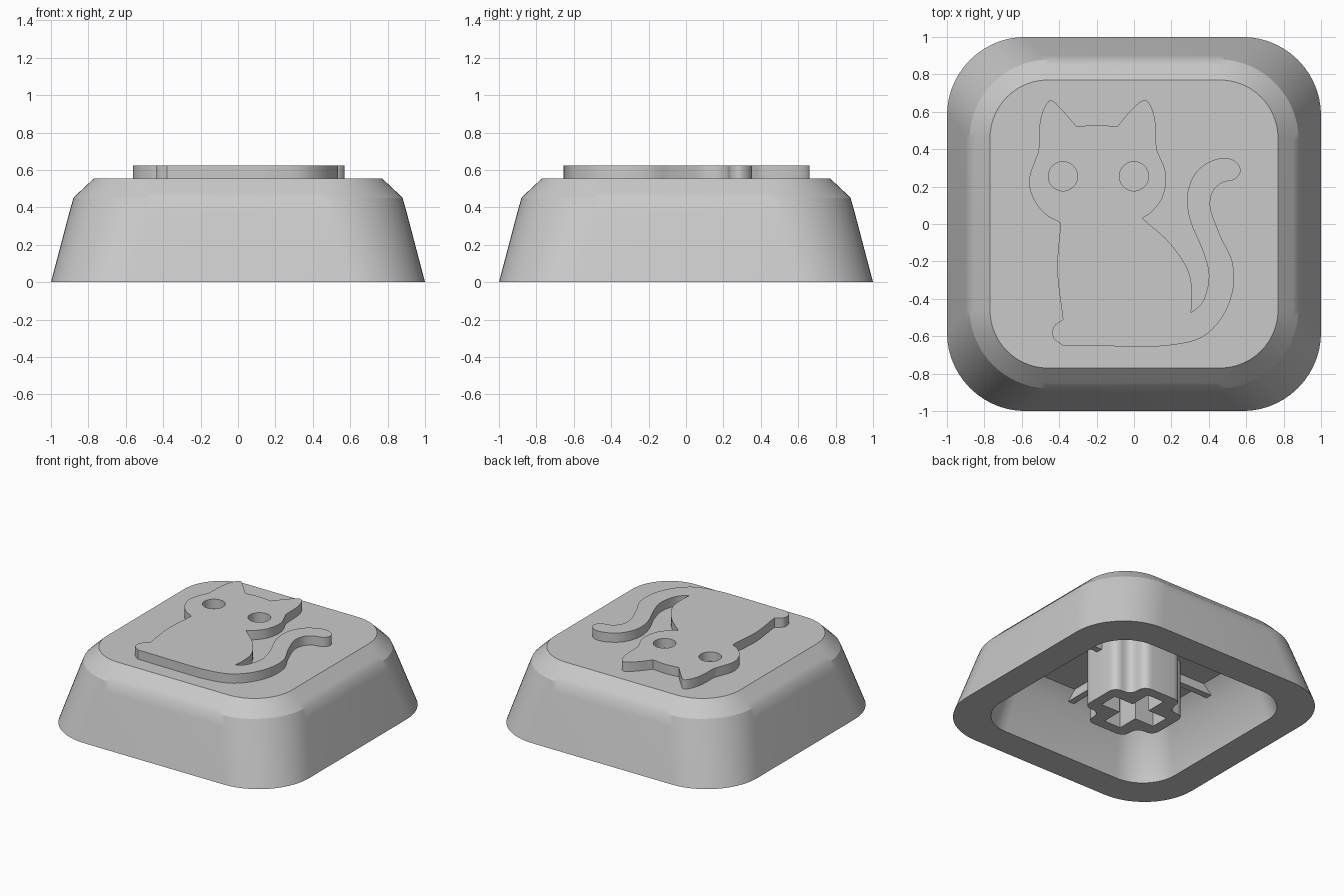
import bpy, bmesh
from math import sin, cos, pi, radians
from mathutils import Vector

old = bpy.data.objects.get("Cube")
if old:
    bpy.data.objects.remove(old, do_unlink=True)

GREY = (0.59, 0.59, 0.59, 1)
grey = bpy.data.materials.new("light grey plastic")
grey.diffuse_color = GREY
grey.use_nodes = True
grey.node_tree.nodes["Principled BSDF"].inputs["Base Color"].default_value = GREY


def finish(name, mesh, angle=30):
    """Link a mesh as a named part with the material and smooth shading."""
    obj = bpy.data.objects.new(name, mesh)
    bpy.context.collection.objects.link(obj)
    mesh.materials.clear()
    mesh.materials.append(grey)
    bpy.ops.object.select_all(action='DESELECT')
    obj.select_set(True)
    bpy.context.view_layer.objects.active = obj
    bpy.ops.object.shade_smooth_by_angle(angle=radians(angle))
    return obj


def rounded_square(half, radius, steps=14):
    """Counter-clockwise outline of a square with round corners."""
    points = []
    for quarter in range(4):
        mid = pi / 4 + quarter * pi / 2
        cx = (half - radius) * (1 if cos(mid) > 0 else -1)
        cy = (half - radius) * (1 if sin(mid) > 0 else -1)
        for i in range(steps + 1):
            a = quarter * pi / 2 + i / steps * pi / 2
            points.append((cx + radius * cos(a), cy + radius * sin(a)))
    return points


def circle(cx, cy, radius, count=40):
    return [(cx + radius * cos(2 * pi * i / count), cy + radius * sin(2 * pi * i / count))
            for i in range(count)]


def cross(length, width):
    """Plus-shaped outline from half length and half width of its arms."""
    points = []
    for q in range(4):
        c, s = round(cos(q * pi / 2)), round(sin(q * pi / 2))
        for x, y in ((length, -width), (length, width), (width, width)):
            points.append((c * x - s * y, s * x + c * y))
    return points


def fillet(points, size, steps=6):
    """Round every corner of an outline."""
    result = []
    for i, p in enumerate(points):
        p = Vector(p)
        before, after = Vector(points[i - 1]), Vector(points[(i + 1) % len(points)])
        a = p + (before - p).normalized() * size
        b = p + (after - p).normalized() * size
        for k in range(steps + 1):
            t = k / steps
            result.append(tuple(a * (1 - t) ** 2 + p * 2 * t * (1 - t) + b * t * t))
    return result


def smooth_path(points, steps=8):
    """Catmull-Rom curve through the points, without the last point."""
    pts = [Vector(p) for p in points]
    pts = [2 * pts[0] - pts[1]] + pts + [2 * pts[-1] - pts[-2]]
    result = []
    for a, b, c, d in zip(pts, pts[1:], pts[2:], pts[3:]):
        for k in range(steps):
            t = k / steps
            result.append(tuple(0.5 * (2 * b + (c - a) * t + (2 * a - 5 * b + 4 * c - d) * t * t
                                       + (3 * b - a - 3 * c + d) * t ** 3)))
    return result


def plate(name, outlines, bottom, top):
    """Extrude a filled outline; further outlines inside it become holes."""
    curve = bpy.data.curves.new(name + " outline", 'CURVE')
    curve.dimensions = '2D'
    curve.fill_mode = 'BOTH'
    curve.extrude = (top - bottom) / 2
    for outline in outlines:
        spline = curve.splines.new('POLY')
        spline.points.add(len(outline) - 1)
        for point, (x, y) in zip(spline.points, outline):
            point.co = (x, y, 0, 1)
        spline.use_cyclic_u = True
    temp = bpy.data.objects.new(name + " temp", curve)
    bpy.context.collection.objects.link(temp)
    graph = bpy.context.evaluated_depsgraph_get()
    mesh = bpy.data.meshes.new_from_object(temp.evaluated_get(graph))
    bpy.data.objects.remove(temp, do_unlink=True)
    bm = bmesh.new()
    bm.from_mesh(mesh)
    bmesh.ops.remove_doubles(bm, verts=bm.verts, dist=0.0001)
    bmesh.ops.translate(bm, verts=bm.verts, vec=(0, 0, (top + bottom) / 2))
    bmesh.ops.recalc_face_normals(bm, faces=bm.faces)
    bm.to_mesh(mesh)
    bm.free()
    mesh.name = name
    return finish(name, mesh)


# Hollow cap: rings from the top face, down the outside, up the chamfered cavity
TOP = 0.555
SHOULDER = 0.45
CEILING = 0.43
sections = [(0.77, 0.31, TOP), (0.85, 0.4, 0.48), (0.88, 0.43, SHOULDER), (0.9, 0.43, 0.38),
            (1, 0.42, 0), (0.775, 0.28, 0), (0.7, 0.26, 0.335), (0.6, 0.2, CEILING)]
bm = bmesh.new()
rings = [[bm.verts.new((x, y, z)) for x, y in rounded_square(half, radius)]
         for half, radius, z in sections]
for upper, lower in zip(rings, rings[1:]):
    for i in range(len(upper)):
        bm.faces.new((upper[i - 1], lower[i - 1], lower[i], upper[i]))
bm.faces.new(rings[0])
bm.faces.new(rings[-1])
bmesh.ops.recalc_face_normals(bm, faces=bm.faces)
# The shoulder is crisp around the corners and soft along the straight sides
for edge in bm.edges:
    level = all(abs(v.co.z - SHOULDER) < 0.001 for v in edge.verts)
    if level and edge.calc_length() < 0.2:
        edge.smooth = False
mesh = bpy.data.meshes.new("cap_shell")
bm.to_mesh(mesh)
bm.free()
finish("cap_shell", mesh, 35)

# Stem with a cross-shaped socket, and thin ribs running into the cavity chamfer
plate("stem", [fillet(cross(0.308, 0.165), 0.07), cross(0.23, 0.07)], 0, CEILING + 0.01)
plate("ceiling_ribs", [cross(0.68, 0.025)], 0.365, CEILING + 0.01)

# Raised cat: smooth strokes that meet at sharp corners
strokes = [
    # left cheek
    [(-.4, .01), (-.47, .05), (-.535, .13), (-.56, .24), (-.51, .39)],
    # left ear
    [(-.51, .39), (-.5, .56), (-.45, .66), (-.385, .61), (-.305, .52)],
    # crown
    [(-.305, .52), (-.2, .53), (-.09, .52)],
    # right ear
    [(-.09, .52), (-.005, .62), (.065, .66), (.11, .57), (.12, .4)],
    # right cheek
    [(.12, .4), (.17, .27), (.155, .15), (.1, .07), (.045, .03)],
    # back
    [(.045, .03), (.19, -.1), (.29, -.25), (.31, -.38), (.305, -.475)],
    # tail and haunch
    [(.305, -.475), (.37, -.41), (.4, -.28), (.37, -.15), (.3, .02), (.285, .16),
     (.335, .28), (.435, .345), (.525, .345), (.57, .29), (.54, .24), (.47, .22),
     (.42, .17), (.41, .08), (.465, -.07), (.525, -.2), (.53, -.35), (.47, -.5),
     (.355, -.61), (.18, -.65), (0, -.655)],
    # belly line
    [(0, -.655), (-.38, -.65)],
    # paw
    [(-.38, -.65), (-.43, -.61), (-.43, -.55), (-.38, -.51)],
    # chest
    [(-.38, -.51), (-.41, -.25), (-.395, -.02), (-.4, .01)],
]
outline = [p for stroke in strokes for p in smooth_path(stroke)]
eyes = [circle(x, 0.255, 0.078) for x in (-0.38, 0)]
plate("raised_cat", [outline] + eyes, TOP - 0.01, 0.625)
